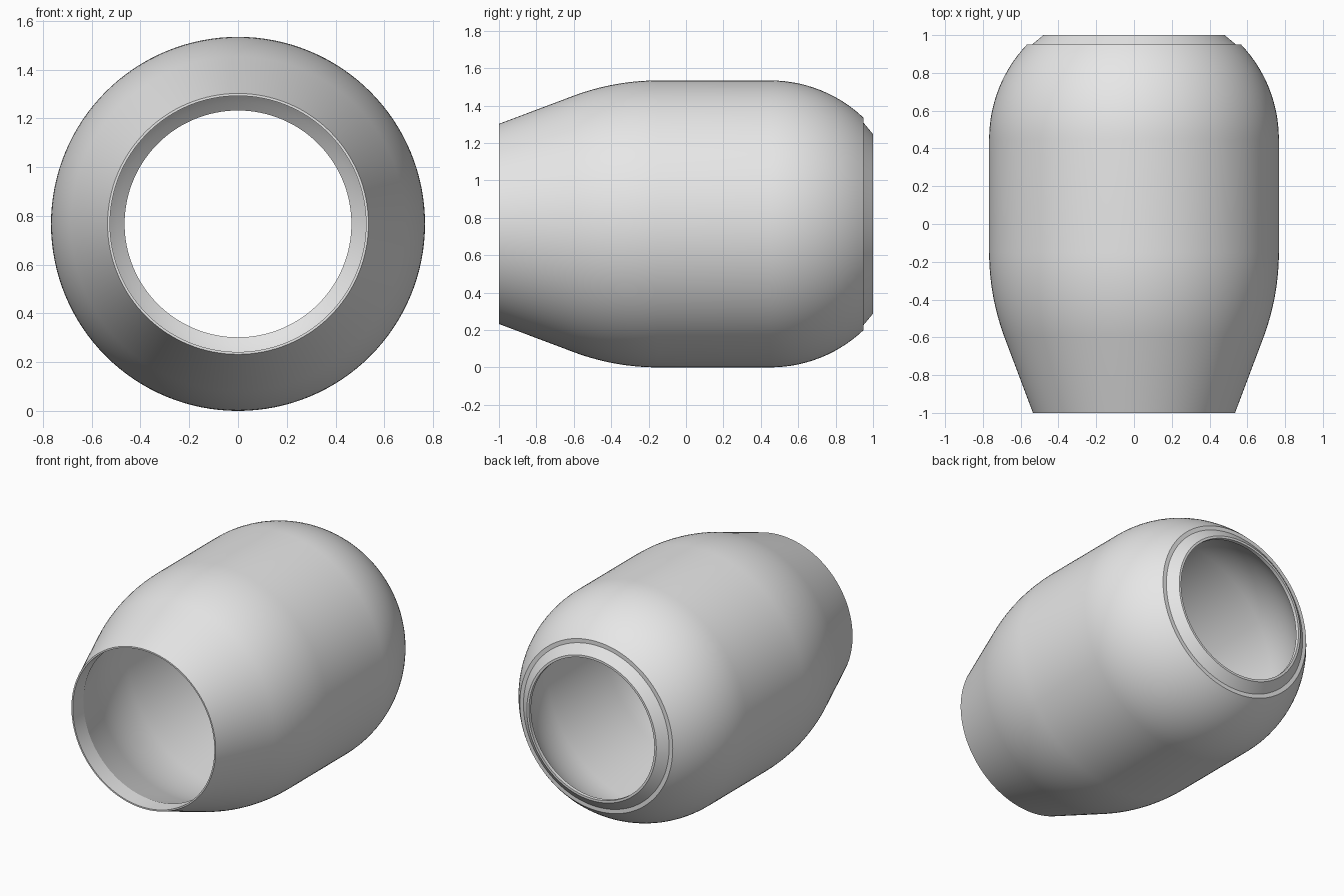
import bpy
import bmesh
from math import sin, cos, asin, acos, radians, pi

cube = bpy.data.objects.get("Cube")
if cube:
    bpy.data.objects.remove(cube, do_unlink=True)

RADIUS = 0.767      # widest outer radius, also the axis height
WALL = 0.05         # shell thickness
SIDES = 128


def arc(cy, cr, radius, start, end, steps=14):
    """Profile points (y, r) on an arc; the angle is measured from straight out."""
    angles = [start + (end - start) * i / steps for i in range(steps + 1)]
    return [(cy + radius * sin(a), cr + radius * cos(a)) for a in angles]


def revolve(name, profile, material):
    """Turn a closed (y, r) profile around the lengthwise axis."""
    bm = bmesh.new()
    rings = []
    for i in range(SIDES):
        a = 2 * pi * i / SIDES
        rings.append([bm.verts.new((r * cos(a), y, RADIUS + r * sin(a)))
                      for y, r in profile])
    n = len(profile)
    for i in range(SIDES):
        a, b = rings[i], rings[(i + 1) % SIDES]
        for j in range(n):
            k = (j + 1) % n
            bm.faces.new((a[j], a[k], b[k], b[j]))
    bmesh.ops.recalc_face_normals(bm, faces=bm.faces)
    mesh = bpy.data.meshes.new(name)
    bm.to_mesh(mesh)
    bm.free()
    mesh.materials.append(material)
    obj = bpy.data.objects.new(name, mesh)
    bpy.context.collection.objects.link(obj)
    bpy.ops.object.select_all(action='DESELECT')
    obj.select_set(True)
    bpy.context.view_layer.objects.active = obj
    bpy.ops.object.shade_smooth_by_angle(angle=radians(15))
    return obj


grey = bpy.data.materials.new("light_grey")
grey.use_nodes = True
grey.diffuse_color = (0.8, 0.8, 0.8, 1)
grey.node_tree.nodes["Principled BSDF"].inputs["Base Color"].default_value = (0.8, 0.8, 0.8, 1)

# Shoulder arcs: a gentle one at the front, a tighter one at the back
FRONT_Y, FRONT_R, FRONT_ANGLE = -0.15, 1.285, radians(20.5)
BACK_Y, BACK_R = 0.45, 0.725
front_c, back_c = RADIUS - FRONT_R, RADIUS - BACK_R
FRONT_BORE, BACK_BORE = 0.525, 0.465

# Outer skin, front rim to the stepped and chamfered back rim
outer = [(-1, 0.535)]
outer += arc(FRONT_Y, front_c, FRONT_R, -FRONT_ANGLE, 0)
outer += arc(BACK_Y, back_c, BACK_R, 0, asin(0.5 / BACK_R))
outer += [(0.95, 0.54), (1, 0.48)]

# Inner skin, offset by the wall, with a straight bore at each opening
inner_back = BACK_R - WALL
inner = [(1, BACK_BORE)]
inner += arc(BACK_Y, back_c, inner_back, acos((BACK_BORE - back_c) / inner_back), 0)
inner += arc(FRONT_Y, front_c, FRONT_R - WALL, 0, -FRONT_ANGLE)
inner += [(-0.887, FRONT_BORE), (-1, FRONT_BORE)]

revolve("hollow_shell", outer + inner, grey)
